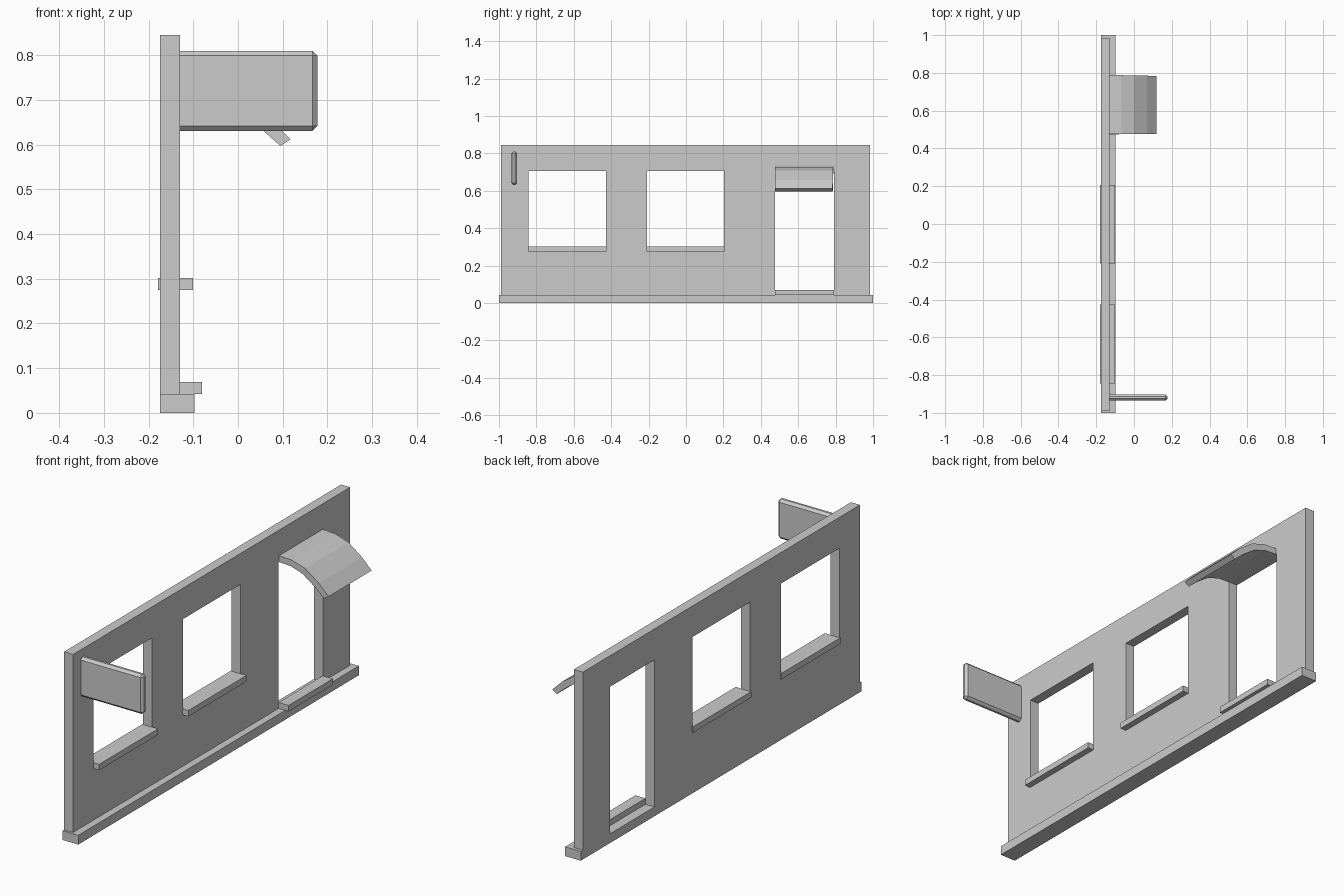
import bpy, bmesh
from mathutils import Vector

if "Cube" in bpy.data.objects:
    bpy.data.objects.remove(bpy.data.objects["Cube"])


def finish(name, bm):
    bmesh.ops.recalc_face_normals(bm, faces=bm.faces[:])
    mesh = bpy.data.meshes.new(name)
    bm.to_mesh(mesh)
    bm.free()
    obj = bpy.data.objects.new(name, mesh)
    bpy.context.collection.objects.link(obj)
    return obj


def box(name, x, y, z):
    bm = bmesh.new()
    bmesh.ops.create_cube(bm, size=1)
    for v in bm.verts:
        v.co = [(r[0] + r[1]) / 2 + c * (r[1] - r[0]) for c, r in zip(v.co, (x, y, z))]
    return finish(name, bm)


BACK, FACE = -0.175, -0.13
windows = [(-0.843, -0.428), (-0.208, 0.203)]
door = (0.475, 0.79)

# Wall panel: a grid of cells with the openings left out, then given thickness
ys = sorted([-0.99, 0.985, *windows[0], *windows[1], *door])
zs = [0.042, 0.28, 0.705, 0.845]
bm = bmesh.new()
grid = [[bm.verts.new((BACK, y, z)) for z in zs] for y in ys]
for i in range(len(ys) - 1):
    for j in range(len(zs) - 1):
        is_window = i in (1, 3) and j == 1
        is_door = i == 5 and j < 2
        if not (is_window or is_door):
            bm.faces.new((grid[i][j], grid[i + 1][j], grid[i + 1][j + 1], grid[i][j + 1]))
ext = bmesh.ops.extrude_face_region(bm, geom=bm.faces[:], use_keep_orig=True)
bmesh.ops.translate(bm, vec=(FACE - BACK, 0, 0),
                    verts=[g for g in ext["geom"] if isinstance(g, bmesh.types.BMVert)])
finish("wall", bm)

# Plinth and door step
box("plinth", (BACK, -0.097), (-1, 1), (0, 0.042))
box("door_step", (FACE, -0.08), door, (0.042, 0.069))

# Window sills
for n, (a, b) in enumerate(windows, 1):
    box(f"window_sill_{n}", (-0.179, -0.101), (a - 0.002, b + 0.003), (0.275, 0.302))

# Curved door awning: a thick profile swept across the door
outer = [(-0.13, 0.73), (-0.066, 0.728), (0.0, 0.708), (0.07, 0.659), (0.118, 0.612)]
inner = [(-0.13, 0.702), (-0.072, 0.699), (-0.012, 0.68), (0.052, 0.635), (0.095, 0.597)]
bm = bmesh.new()
profile = [bm.verts.new((x, door[0] + 0.002, z)) for x, z in outer + inner[::-1]]
face = bm.faces.new(profile)
ext = bmesh.ops.extrude_face_region(bm, geom=[face], use_keep_orig=True)
for g in ext["geom"]:
    if isinstance(g, bmesh.types.BMVert):
        g.co += Vector((0, 0.312 - 0.02 * (g.co.x - FACE), 0))
finish("door_awning", bm)

# Hanging sign board with chamfered edges, root set into the wall
sign = box("sign_board", (FACE - 0.012, 0.178), (-0.935, -0.903), (0.631, 0.81))
bevel = sign.modifiers.new("chamfer", "BEVEL")
bevel.width = 0.011
bevel.segments = 1
